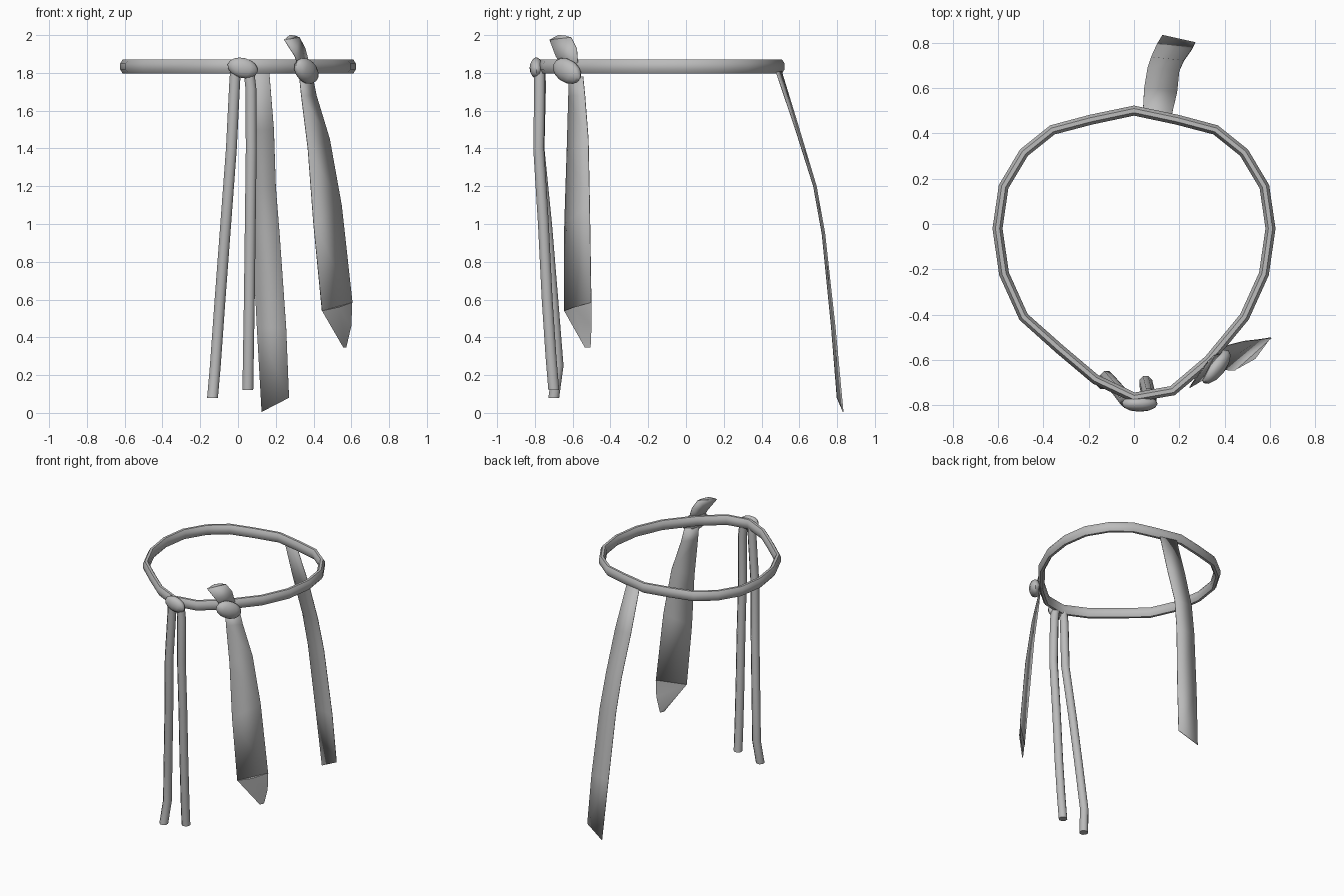
import bpy, bmesh, math
from mathutils import Vector, Matrix

if "Cube" in bpy.data.objects:
    bpy.data.objects.remove(bpy.data.objects["Cube"])

grey = bpy.data.materials.new("plain grey")
grey.diffuse_color = (0.5, 0.5, 0.5, 1)
grey.use_nodes = True
grey.node_tree.nodes["Principled BSDF"].inputs["Base Color"].default_value = grey.diffuse_color


def finish(name, bm, angle=50):
    """Turn a bmesh into a smooth shaded object."""
    bmesh.ops.recalc_face_normals(bm, faces=bm.faces)
    me = bpy.data.meshes.new(name)
    bm.to_mesh(me)
    bm.free()
    me.materials.append(grey)
    ob = bpy.data.objects.new(name, me)
    bpy.context.collection.objects.link(ob)
    bpy.ops.object.select_all(action='DESELECT')
    ob.select_set(True)
    bpy.context.view_layer.objects.active = ob
    bpy.ops.object.shade_smooth_by_angle(angle=math.radians(angle))
    return ob


def loft(name, rows, closed_path=False, closed_row=True, caps=False, angle=50):
    """Skin a list of equally long point rows."""
    bm = bmesh.new()
    vs = [[bm.verts.new(p) for p in row] for row in rows]
    n, m = len(vs), len(vs[0])
    for i in range(n if closed_path else n - 1):
        a, b = vs[i], vs[(i + 1) % n]
        for j in range(m if closed_row else m - 1):
            k = (j + 1) % m
            bm.faces.new((a[j], a[k], b[k], b[j]))
    if caps:
        bm.faces.new(vs[0])
        bm.faces.new(vs[-1])
    return finish(name, bm, angle)


def rope(name, path, r=0.031, sides=8):
    """Hanging cord made of level rings."""
    turns = [2 * math.pi * (k + 0.5) / sides for k in range(sides)]
    rows = [[(x + r * math.cos(t), y + r * math.sin(t), z) for t in turns]
            for x, y, z in path]
    return loft(name, rows, caps=True)


def ribbon(name, left, right, angle=50):
    """Thin cloth strip between two edges."""
    ob = loft(name, list(zip(left, right)), closed_row=False, angle=angle)
    mod = ob.modifiers.new("thickness", 'SOLIDIFY')
    mod.thickness, mod.offset = 0.004, 0
    return ob


def knot(name, centre, radii, turn, tilt):
    """Flattened ball, tilted about its y axis then turned about z."""
    bm = bmesh.new()
    bmesh.ops.create_uvsphere(bm, u_segments=12, v_segments=8, radius=1)
    mat = (Matrix.Translation(centre) @ Matrix.Rotation(math.radians(turn), 4, 'Z')
           @ Matrix.Rotation(math.radians(tilt), 4, 'Y')
           @ Matrix.Diagonal((*radii, 1)))
    bmesh.ops.transform(bm, matrix=mat, verts=bm.verts)
    return finish(name, bm)


# waist cord: oval tube along a closed outline
outline = [Vector(p) for p in (
    (0, .5), (-.19, .46), (-.36, .415), (-.485, .315), (-.575, .165), (-.602, -.02),
    (-.573, -.22), (-.487, -.41), (-.33, -.55), (-.17, -.685), (0, -.765),
    (.17, -.735), (.33, -.60), (.487, -.41), (.573, -.22), (.602, -.02),
    (.575, .165), (.485, .315), (.36, .415), (.19, .46))]
rows = []
for i, p in enumerate(outline):
    d = (outline[(i + 1) % len(outline)] - outline[i - 1]).normalized()
    side = Vector((d.y, -d.x))
    row = []
    for k in range(8):
        t = 2 * math.pi * (k + 0.5) / 8
        q = p + side * (0.024 * math.cos(t))
        row.append((q.x, q.y, 1.834 + 0.039 * math.sin(t)))
    rows.append(row)
loft("waist_cord", rows, closed_path=True)

# two hanging cords and their knot
rope("hanging_cord_left", [(-.012, -.775, 1.83), (-.018, -.77, 1.74), (-.035, -.778, 1.4),
                           (-.065, -.738, 1.0), (-.095, -.705, .6),
                           (-.12, -.677, .25), (-.135, -.70, .08)])
rope("hanging_cord_right", [(.055, -.775, 1.83), (.068, -.775, 1.72), (.07, -.78, 1.4),
                            (.065, -.755, 1.0), (.06, -.735, .6),
                            (.055, -.715, .3), (.052, -.70, .12)])
knot("front_knot", (.025, -.792, 1.826), (.082, .036, .053), 0, 14)

# side sash: knot, upper tab, long tail and folded tip
knot("sash_knot", (.362, -.63, 1.81), (.096, .042, .062), 52, 24)
ribbon("sash_tab",
       [(.325, -.65, 1.82), (.30, -.69, 1.89), (.245, -.722, 1.975)],
       [(.385, -.57, 1.82), (.355, -.578, 1.93), (.325, -.608, 1.988)])
ribbon("sash_tab_end",
       [(.245, -.722, 1.975), (.275, -.675, 2.0)],
       [(.325, -.608, 1.988), (.30, -.64, 1.998)])
ribbon("sash_tail",
       [(.325, -.62, 1.78), (.335, -.622, 1.68), (.37, -.63, 1.4), (.40, -.643, 1.0),
        (.445, -.645, .54)],
       [(.395, -.545, 1.78), (.415, -.535, 1.68), (.485, -.517, 1.45), (.548, -.51, 1.1),
        (.605, -.502, .585)])
bm = bmesh.new()
a, b, c, d, e, f = [bm.verts.new(p) for p in (
    (.445, -.645, .54), (.605, -.50, .585), (.60, -.50, .46), (.573, -.505, .345),
    (.558, -.535, .345), (.535, -.595, .56))]
for face in ((a, f, e), (f, b, c), (f, c, d), (f, d, e), (a, e, d), (a, d, c), (a, c, b), (a, b, f)):
    bm.faces.new(face)
finish("sash_tip", bm)

# long cloth strip at the back
ribbon("back_strip",
       [(.04, .505, 1.81), (.045, .60, 1.5), (.06, .69, 1.2), (.075, .735, .95),
        (.10, .79, .45), (.125, .832, .005)],
       [(.165, .475, 1.81), (.19, .58, 1.5), (.20, .675, 1.2), (.22, .72, .95),
        (.255, .77, .45), (.27, .80, .08)])
